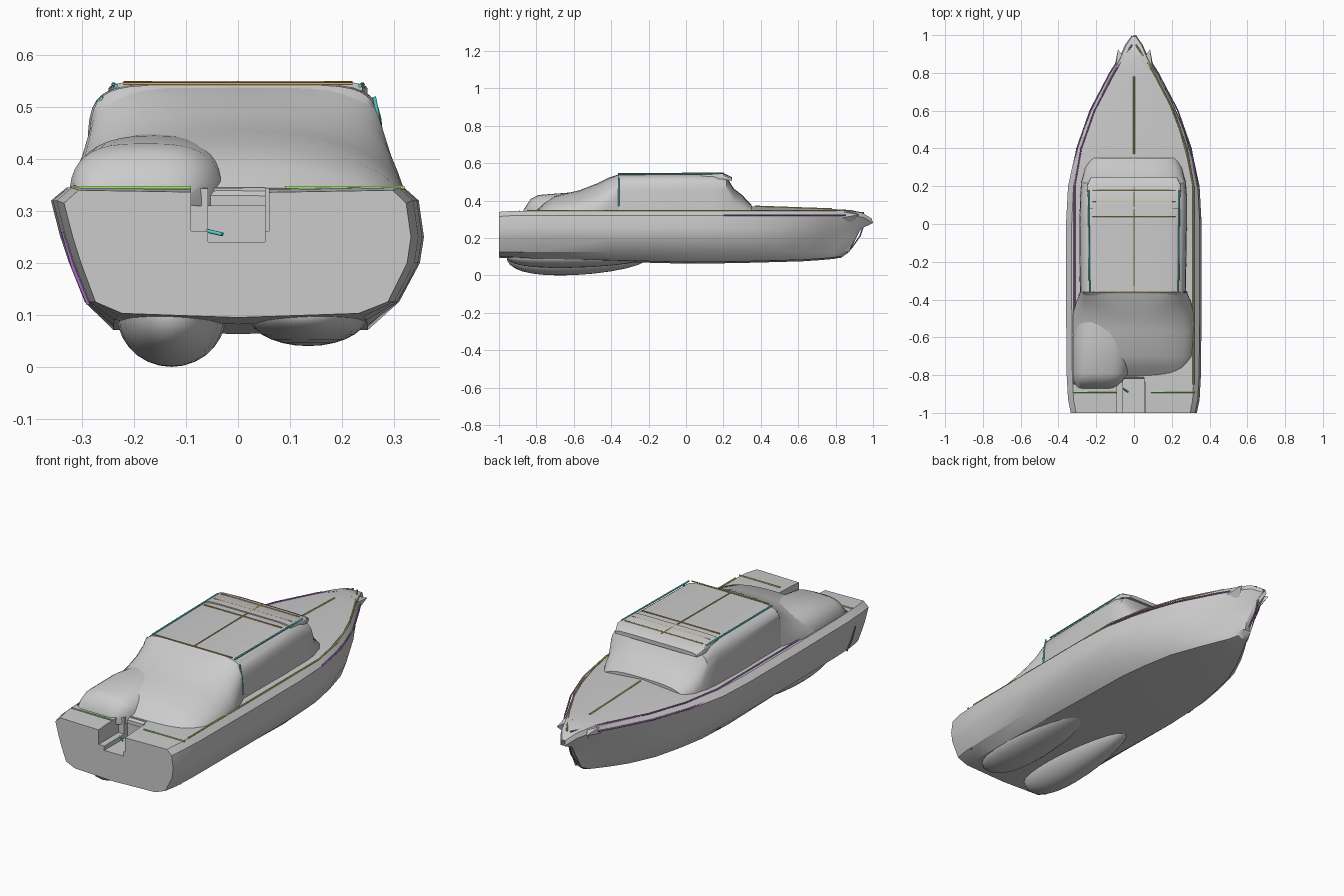
import bpy, bmesh, math

if "Cube" in bpy.data.objects:
    bpy.data.objects.remove(bpy.data.objects["Cube"])


def finish(name, bm, angle=30):
    bmesh.ops.remove_doubles(bm, verts=bm.verts, dist=1e-5)
    bmesh.ops.recalc_face_normals(bm, faces=bm.faces)
    me = bpy.data.meshes.new(name)
    bm.to_mesh(me)
    bm.free()
    ob = bpy.data.objects.new(name, me)
    bpy.context.collection.objects.link(ob)
    bpy.ops.object.select_all(action='DESELECT')
    ob.select_set(True)
    bpy.context.view_layer.objects.active = ob
    bpy.ops.object.shade_smooth_by_angle(angle=math.radians(angle))
    return ob


def loft(name, rings, angle=30):
    """Skin closed rings of equal length and cap both ends."""
    bm = bmesh.new()
    vs = [[bm.verts.new(p) for p in r] for r in rings]
    n = len(vs[0])
    for a, b in zip(vs, vs[1:]):
        for i in range(n):
            bm.faces.new((a[i], a[(i + 1) % n], b[(i + 1) % n], b[i]))
    bm.faces.new(vs[0])
    bm.faces.new(vs[-1])
    return finish(name, bm, angle)


def arch(y, x0, x1, top, power, base=0.31, lean=0.0, n=20):
    """Superellipse arch standing on the deck; lean pushes the top along y."""
    pts = []
    for i in range(n + 1):
        a = math.pi * i / n
        c, s = math.cos(a), math.sin(a)
        u = math.copysign(abs(c) ** (2 / power), c)
        h = abs(s) ** (2 / power)
        pts.append(((x0 + x1) / 2 + u * (x1 - x0) / 2, y + lean * h,
                    base + (top - base) * h))
    return pts


def material(name, col):
    m = bpy.data.materials.new(name)
    m.diffuse_color = (*col, 1)
    m.use_nodes = True
    m.node_tree.nodes["Principled BSDF"].inputs["Base Color"].default_value = m.diffuse_color
    return m


green = material("green", (0.35, 0.75, 0.15))
olive = material("olive", (0.5, 0.55, 0.12))
purple = material("purple", (0.4, 0.15, 0.55))
orange = material("orange", (0.65, 0.4, 0.1))
teal = material("teal", (0.1, 0.6, 0.6))


def rail(name, pts, mat, r=0.004):
    cu = bpy.data.curves.new(name, 'CURVE')
    cu.dimensions = '3D'
    cu.bevel_depth = r
    cu.bevel_resolution = 1
    cu.use_fill_caps = True
    sp = cu.splines.new('POLY')
    sp.points.add(len(pts) - 1)
    for p, q in zip(sp.points, pts):
        p.co = (*q, 1)
    cu.materials.append(mat)
    ob = bpy.data.objects.new(name, cu)
    bpy.context.collection.objects.link(ob)


# Hull: stations (y, width factor, keel z, deck centre z)
stations = [(-1.0, .93, .095, .335), (-.93, .97, .09, .34), (-.8, .99, .082, .345),
            (-.4, 1, .073, .345), (0, 1, .063, .35), (.2, .97, .065, .365),
            (.35, .88, .068, .37), (.5, .75, .072, .365), (.65, .57, .076, .36),
            (.78, .38, .082, .355), (.88, .22, .088, .35), (.95, .13, .095, .33),
            (1.0, .03, .12, .30)]
# Section rows: (x right, x left, z, bow reach)
rows = [(.25, .24, None, .66), (.31, .295, .125, .68), (.35, .325, .2, .74),
        (.358, .342, .25, .84), (.348, .36, .32, 1), (.32, .33, .345, .98)]


def hull_ring(y, w, kz, dz):
    def pt(side, row):
        x = row[0] if side > 0 else row[1]
        z = kz + .008 if row[2] is None else row[2]
        if row[2] and row[2] > .3:
            z += min(0, dz - .34)
        f = w if row[3] > .8 else max(w * .93, .06) if y > .6 else w
        return (side * x * f, y if y < .6 else .6 + (y - .6) * row[3], z)
    yb = y if y < .6 else .6 + (y - .6) * .66
    right = [pt(1, r) for r in rows]
    left = [pt(-1, r) for r in reversed(rows)]
    return [(0, yb, kz)] + right + [(0, y, dz)] + left


hull = loft("hull", [hull_ring(*s) for s in stations], 25)

# Stern boarding notch
for i, (x0, x1, z0, y1) in enumerate([(-.058, .052, .24, -.81), (-.09, .06, .262, -.84)]):
    bpy.ops.mesh.primitive_cube_add(size=1, location=((x0 + x1) / 2, (y1 - 1.1) / 2, z0 + .2))
    cut = bpy.context.object
    cut.name = "notch_cutter_%d" % i
    cut.scale = (x1 - x0, y1 + 1.1, .4)
    cut.hide_render = True
    cut.hide_viewport = True
    mod = hull.modifiers.new("notch_%d" % i, 'BOOLEAN')
    mod.object = cut
    mod.operation = 'DIFFERENCE'
    mod.solver = 'EXACT'

# Cabin with raked windscreen
loft("cabin", [arch(-.42, -.27, .27, .5, 4), arch(-.36, -.287, .275, .543, 7),
               arch(0, -.29, .28, .545, 7), arch(.15, -.285, .28, .545, 7),
               arch(.225, -.28, .275, .53, 6, lean=-.01),
               arch(.255, -.27, .265, .465, 4),
               arch(.3, -.26, .255, .43, 3),
               arch(.35, -.23, .23, .378, 3)], 35)

# Roof brow over the windscreen
loft("roof_brow", [arch(.08, -.24, .24, .55, 8, .52), arch(.2, -.25, .25, .548, 8, .515),
                   arch(.245, -.23, .23, .525, 6, .505)])

# Cockpit canopy: a dome sloping down aft
loft("cockpit_canopy", [arch(-.82, -.28, .22, .33, 2.2), arch(-.76, -.31, .28, .385, 2.2),
                        arch(-.7, -.325, .315, .425, 2.2), arch(-.57, -.33, .325, .455, 2.2),
                        arch(-.48, -.325, .32, .49, 2.4), arch(-.42, -.31, .305, .52, 3),
                        arch(-.36, -.287, .28, .54, 6)], 40)

# Raised port quarter beside the notch
loft("quarter_hump", [arch(-.87, -.31, -.1, .35, 3), arch(-.83, -.32, -.06, .41, 3),
                      arch(-.79, -.325, -.03, .43, 3), arch(-.6, -.325, .0, .445, 2.6),
                      arch(-.5, -.31, .0, .45, 2.2)], 40)

# Drive pods under the stern
for side, x, wide, depth in (("left", -.128, .105, .1), ("right", .135, .115, .06)):
    bpy.ops.mesh.primitive_uv_sphere_add(segments=24, ring_count=14, location=(x, -.58, .1))
    pod = bpy.context.object
    pod.name = side + "_drive_pod"
    pod.scale = (wide, .38, depth)
    for v in pod.data.vertices:
        v.co.y -= .25 * (1 - v.co.y ** 2)
    bpy.ops.object.shade_smooth_by_angle(angle=math.radians(40))

# Bow cheeks
for s in (-1, 1):
    bm = bmesh.new()
    for p in ((s * .1, .8, .345), (s * .085, .925, .325), (s * .04, .86, .35),
              (s * .06, .87, .27), (s * .11, .79, .3)):
        bm.verts.new(p)
    bmesh.ops.convex_hull(bm, input=bm.verts)
    finish("bow_cheek_%s" % ("left" if s < 0 else "right"), bm)

# Rails along the gunwale, rub strakes, cabin and stern
edge = [(.315, -.85), (.315, .2), (.28, .4), (.21, .6), (.105, .8), (.01, .95)]
for s, side, m in ((1, "right", olive), (-1, "left", purple)):
    rail(side + "_gunwale_rail", [(s * x, y, .347 if y < .9 else .335) for x, y in edge], m)
    rail(side + "_rub_strake", [(s * (x + .022), y, .322) for x, y in edge[1:]], purple)
    rail(side + "_chine_line", [(s * .265, .1, .1), (s * .225, .36, .1), (s * .16, .55, .1)], purple)
    rail(side + "_stern_rail", [(s * .09, -.89, .345), (s * .32, -.89, .345)], green)
    k = .008 if s > 0 else 0
    rail(side + "_quarter_post", [(s * (.288 + k), -.89, .12), (s * (.317 + k), -.89, .19),
                                  (s * (.337 + k), -.89, .26)], orange if s > 0 else purple)
    rail(side + "_roof_edge", [(s * .235, -.36, .541), (s * .24, .18, .544)], teal)
    rail(side + "_cabin_post", [(s * .262, -.36, .52), (s * .276, -.36, .45), (s * .28, -.36, .37)], teal)
rail("stem_line", [(0, .96, .3), (0, .93, .21), (0, .88, .14)], purple)
rail("foredeck_seam", [(0, .37, .37), (0, .65, .36), (0, .78, .356)], olive)
rail("roof_seam", [(0, -.36, .544), (0, .2, .548)], olive, .003)

# Roof battens
for i, y in enumerate((-.36, .04, .12, .18)):
    rail("roof_batten_%d" % i, [(-.22, y, .545 + i * .001), (.22, y, .545 + i * .001)], orange, .003)

# Boarding step handle
rail("step_handle", [(-.06, -.87, .262), (-.03, -.89, .255)], teal)
